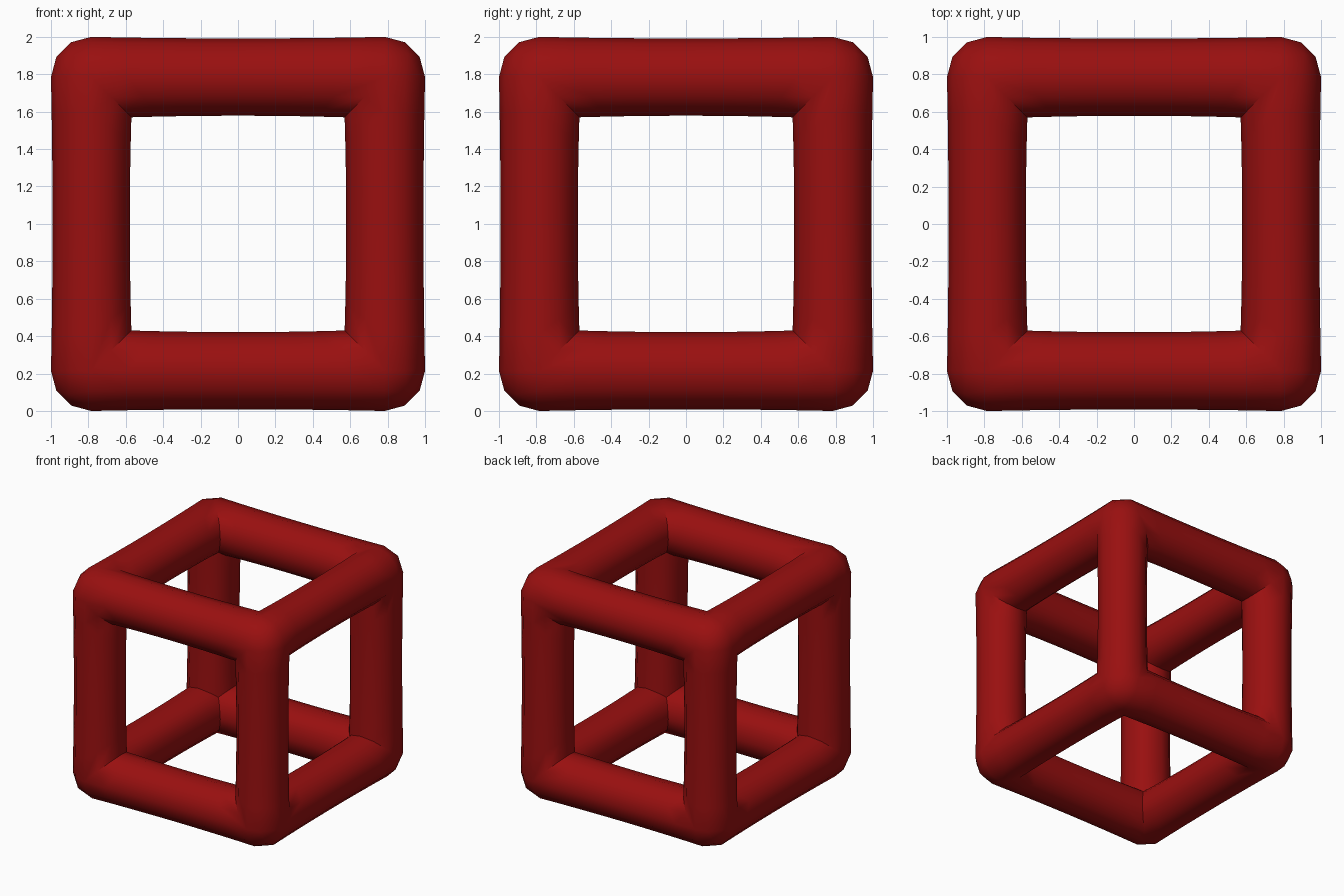
import bpy
import bmesh
from math import sin, cos, radians, pi
from itertools import product
from mathutils import Vector

cube = bpy.data.objects.get("Cube")
if cube:
    bpy.data.objects.remove(cube, do_unlink=True)

RADIUS = 0.215            # tube radius
CENTRE = 1 - RADIUS       # distance of tube axes from the middle
WAIST = 0.04              # tubes thin slightly halfway along
STEPS = 8                 # rings along a tube
ARC = 3                   # segments per quarter turn

red = bpy.data.materials.new("deep red")
red.use_nodes = True
colour = (0.32, 0.005, 0.005, 1)
red.diffuse_color = colour
red.node_tree.nodes["Principled BSDF"].inputs["Base Color"].default_value = colour

bm = bmesh.new()
lift = Vector((0, 0, 1))
# extra side at the innermost angle, where three tubes meet
angles = sorted([radians(90 / ARC * i) for i in range(4 * ARC)] + [pi / 4])


def add_tube(axis, side_b, side_c):
    """One edge tube whose ends are mitred against its neighbours."""
    rings = []
    for i in range(STEPS + 1):
        s = 2 * i / STEPS - 1
        thin = 1 - WAIST * (1 - s * s)
        ring = []
        for a in angles:
            p, q = RADIUS * cos(a), RADIUS * sin(a)
            co = Vector()
            co[axis] = s * (CENTRE - max(p, q, 0))
            co[(axis + 1) % 3] = side_b * (CENTRE - p * thin)
            co[(axis + 2) % 3] = side_c * (CENTRE - q * thin)
            ring.append(bm.verts.new(co + lift))
        rings.append(ring)
    for low, high in zip(rings, rings[1:]):
        for j in range(len(angles)):
            k = (j + 1) % len(angles)
            bm.faces.new((low[j], low[k], high[k], high[j]))


def add_corner(signs):
    """One eighth of a ball that closes three tubes."""
    grid = {}
    for i in range(ARC + 1):
        for j in range(ARC + 1 - i):
            weights = (i, j, ARC - i - j)
            d = Vector([sin(w / ARC * pi / 2) for w in weights]).normalized()
            co = Vector([s * (CENTRE + RADIUS * x) for s, x in zip(signs, d)])
            grid[i, j] = bm.verts.new(co + lift)
    for i, j in grid:
        if i + j < ARC:
            bm.faces.new((grid[i, j], grid[i + 1, j], grid[i, j + 1]))
        if i + j < ARC - 1:
            bm.faces.new((grid[i + 1, j], grid[i + 1, j + 1], grid[i, j + 1]))


# twelve edge tubes and eight rounded corners
for axis, b, c in product(range(3), (-1, 1), (-1, 1)):
    add_tube(axis, b, c)
for signs in product((-1, 1), repeat=3):
    add_corner(signs)

# weld into one closed surface
bmesh.ops.remove_doubles(bm, verts=bm.verts[:], dist=0.0005)
bmesh.ops.recalc_face_normals(bm, faces=bm.faces[:])
mesh = bpy.data.meshes.new("cube_frame")
bm.to_mesh(mesh)
bm.free()
mesh.materials.append(red)

frame = bpy.data.objects.new("cube_frame", mesh)
bpy.context.collection.objects.link(frame)
bpy.ops.object.select_all(action="DESELECT")
bpy.context.view_layer.objects.active = frame
frame.select_set(True)
bpy.ops.object.shade_smooth_by_angle(angle=radians(35))
